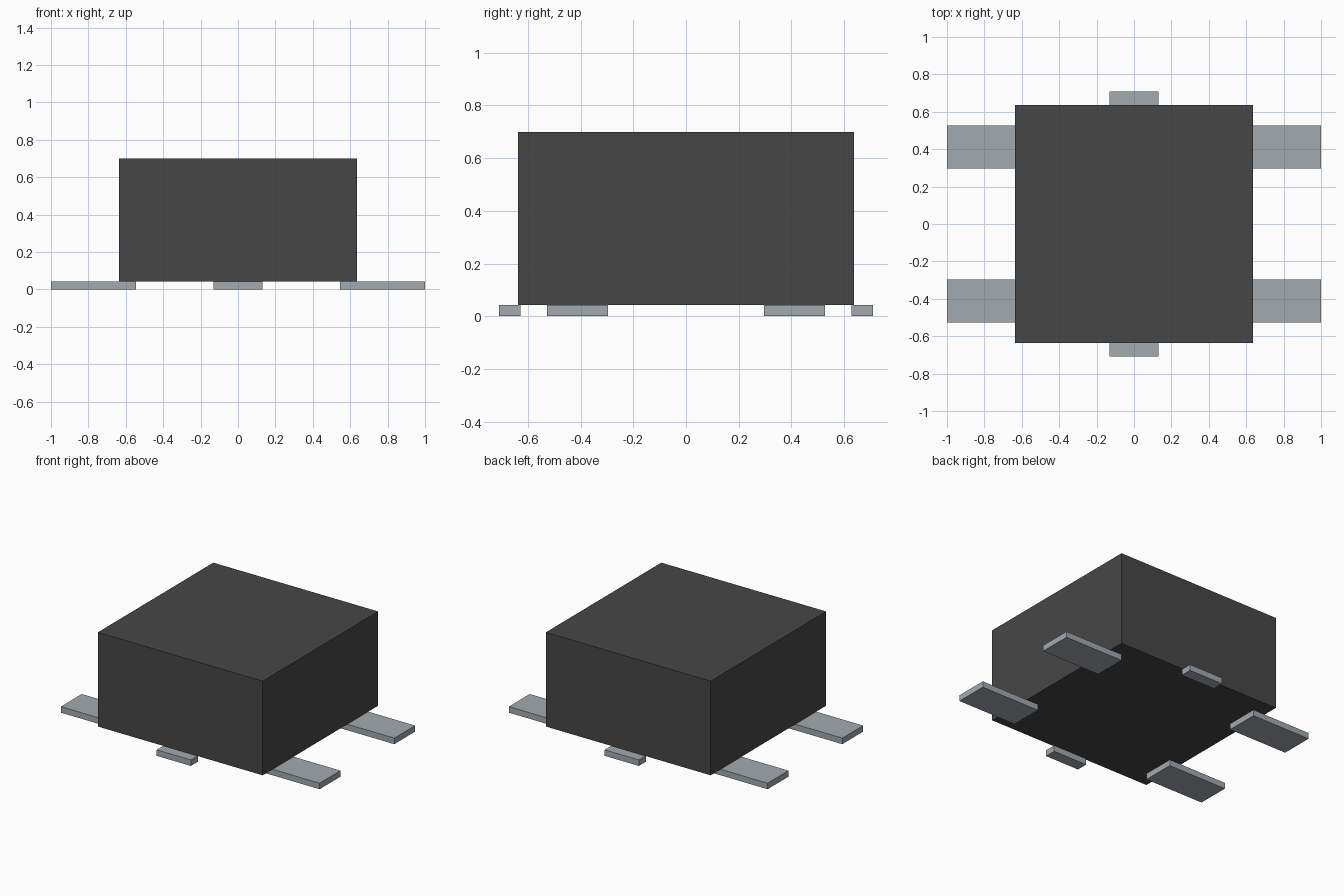
import bpy
import bmesh
from mathutils import Matrix, Vector

cube = bpy.data.objects.get("Cube")
if cube:
    bpy.data.objects.remove(cube, do_unlink=True)


def material(name, rgb, roughness, metallic=0.0):
    mat = bpy.data.materials.new(name)
    color = (*rgb, 1.0)
    mat.diffuse_color = color
    mat.use_nodes = True
    bsdf = mat.node_tree.nodes["Principled BSDF"]
    bsdf.inputs["Base Color"].default_value = color
    bsdf.inputs["Roughness"].default_value = roughness
    bsdf.inputs["Metallic"].default_value = metallic
    return mat


def box(name, low, high, mat):
    """Axis-aligned box between two corners, with its origin at the centre."""
    low, high = Vector(low), Vector(high)
    mesh = bpy.data.meshes.new(name)
    bm = bmesh.new()
    bmesh.ops.create_cube(bm, size=1.0, matrix=Matrix.Diagonal((*(high - low), 1.0)))
    bm.to_mesh(mesh)
    bm.free()
    mesh.materials.append(mat)
    obj = bpy.data.objects.new(name, mesh)
    obj.location = (low + high) / 2
    bpy.context.collection.objects.link(obj)
    return obj


charcoal = material("charcoal plastic", (0.062, 0.062, 0.062), 0.7)
steel = material("pale grey metal", (0.36, 0.40, 0.43), 0.5)

LEAD_TOP = 0.042

# Block-shaped housing resting on the flat leads
box("housing", (-0.637, -0.637, LEAD_TOP), (0.637, 0.637, 0.70), charcoal)

# Four long side leads, mirrored left/right and front/back
for side, sx in (("left", 1), ("right", -1)):
    for end, sy in (("front", -1), ("back", 1)):
        xs = sorted((sx * 0.545, sx * 1.0))
        ys = sorted((sy * 0.297, sy * 0.527))
        box(f"{end}_{side}_lead", (xs[0], ys[0], 0), (xs[1], ys[1], LEAD_TOP), steel)

# Short centre tabs at the front and back
for end, sy in (("front", -1), ("back", 1)):
    ys = sorted((sy * 0.629, sy * 0.709))
    box(f"{end}_tab", (-0.132, ys[0], 0), (0.132, ys[1], LEAD_TOP), steel)
